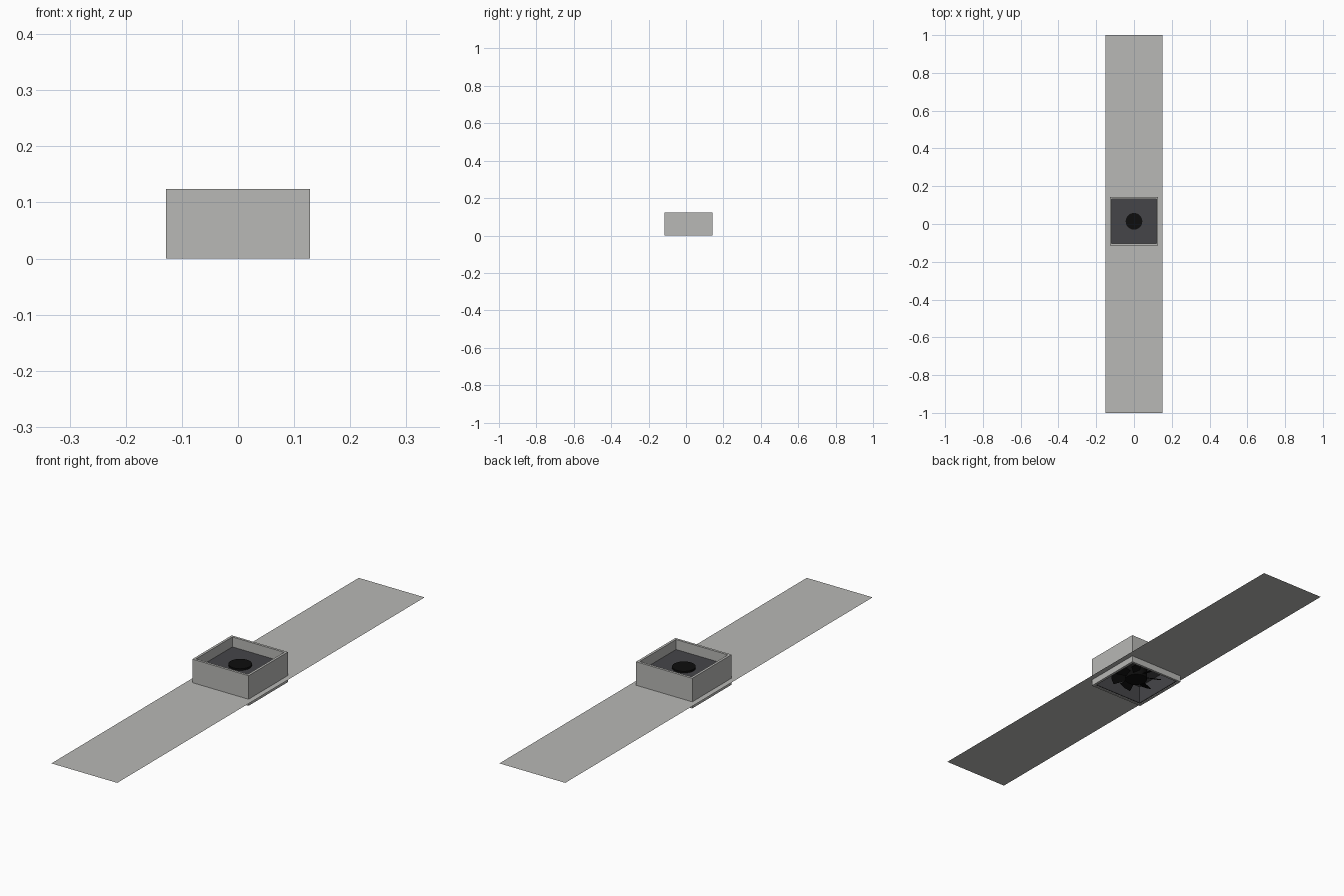
import bpy, bmesh, math
from mathutils import Matrix, Vector

if "Cube" in bpy.data.objects:
    bpy.data.objects.remove(bpy.data.objects["Cube"])

CY = 0.014      # fan centre in y
R = 0.128       # housing half width
RI = 0.118      # inside half width


def mat(name, c):
    m = bpy.data.materials.new(name)
    m.diffuse_color = (*c, 1)
    m.use_nodes = True
    m.node_tree.nodes["Principled BSDF"].inputs["Base Color"].default_value = m.diffuse_color
    return m


GREY = mat("light_grey", (0.48, 0.48, 0.465))
DARK = mat("dark_grey", (0.06, 0.06, 0.066))
BLACK = mat("black", (0.004, 0.004, 0.004))


def finish(name, bm, m):
    me = bpy.data.meshes.new(name)
    bm.to_mesh(me)
    bm.free()
    me.materials.append(m)
    ob = bpy.data.objects.new(name, me)
    bpy.context.collection.objects.link(ob)
    return ob


def box(bm, x0, x1, y0, y1, z0, z1):
    mtx = Matrix.Translation(((x0 + x1) / 2, (y0 + y1) / 2, (z0 + z1) / 2)) @ \
        Matrix.Diagonal((x1 - x0, y1 - y0, z1 - z0, 1))
    bmesh.ops.create_cube(bm, size=1, matrix=mtx)


def square_tube(name, ro, ri, z0, z1, m):
    """Open square frame around the fan centre."""
    bm = bmesh.new()
    rings = []
    for r, z in ((ro, z0), (ro, z1), (ri, z1), (ri, z0)):
        rings.append([bm.verts.new((sx * r, CY + sy * r, z))
                      for sx, sy in ((-1, -1), (1, -1), (1, 1), (-1, 1))])
    for k in range(4):
        a, b = rings[k], rings[(k + 1) % 4]
        for i in range(4):
            j = (i + 1) % 4
            bm.faces.new((a[i], a[j], b[j], b[i]))
    return finish(name, bm, m)


# long flat panel with a square opening for the housing
bm = bmesh.new()
for x0, x1, y0, y1 in ((-0.15, 0.15, -1, CY - RI), (-0.15, 0.15, CY + RI, 1),
                       (-0.15, -RI, CY - RI, CY + RI), (RI, 0.15, CY - RI, CY + RI)):
    bm.faces.new([bm.verts.new((x, y, 0.027))
                  for x, y in ((x0, y0), (x1, y0), (x1, y1), (x0, y1))])
finish("long_panel", bm, GREY)

# housing and its dark lining
square_tube("housing", R, RI, 0, 0.124, GREY)
square_tube("lining", RI, RI - 0.004, 0.003, 0.083, DARK)

# dark plate closing the duct
bm = bmesh.new()
box(bm, -RI, RI, CY - RI, CY + RI, 0.078, 0.083)
finish("duct_plate", bm, DARK)

# motor hub
bm = bmesh.new()
bmesh.ops.create_cone(bm, cap_ends=True, segments=32, radius1=0.044, radius2=0.044,
                      depth=0.07, matrix=Matrix.Translation((0, CY, 0.055)))
finish("motor_hub", bm, BLACK)
bpy.context.view_layer.objects.active = bpy.data.objects["motor_hub"]
bpy.data.objects["motor_hub"].select_set(True)
bpy.ops.object.shade_smooth_by_angle()

# pitched fan blades
bm = bmesh.new()
N = 7
for k in range(N):
    spin = Matrix.Translation((0, CY, 0.034)) @ Matrix.Rotation(2 * math.pi * k / N, 4, 'Z') \
        @ Matrix.Rotation(math.radians(28), 4, 'X')
    outline = ((0.035, -0.013), (0.098, -0.025), (0.102, 0.0), (0.098, 0.025), (0.035, 0.013))
    low = [bm.verts.new(spin @ Vector((x, y, -0.001))) for x, y in outline]
    top = [bm.verts.new(spin @ Vector((x, y, 0.001))) for x, y in outline]
    bm.faces.new(low[::-1])
    bm.faces.new(top)
    for i in range(5):
        j = (i + 1) % 5
        bm.faces.new((low[i], low[j], top[j], top[i]))
finish("fan_blades", bm, BLACK)
